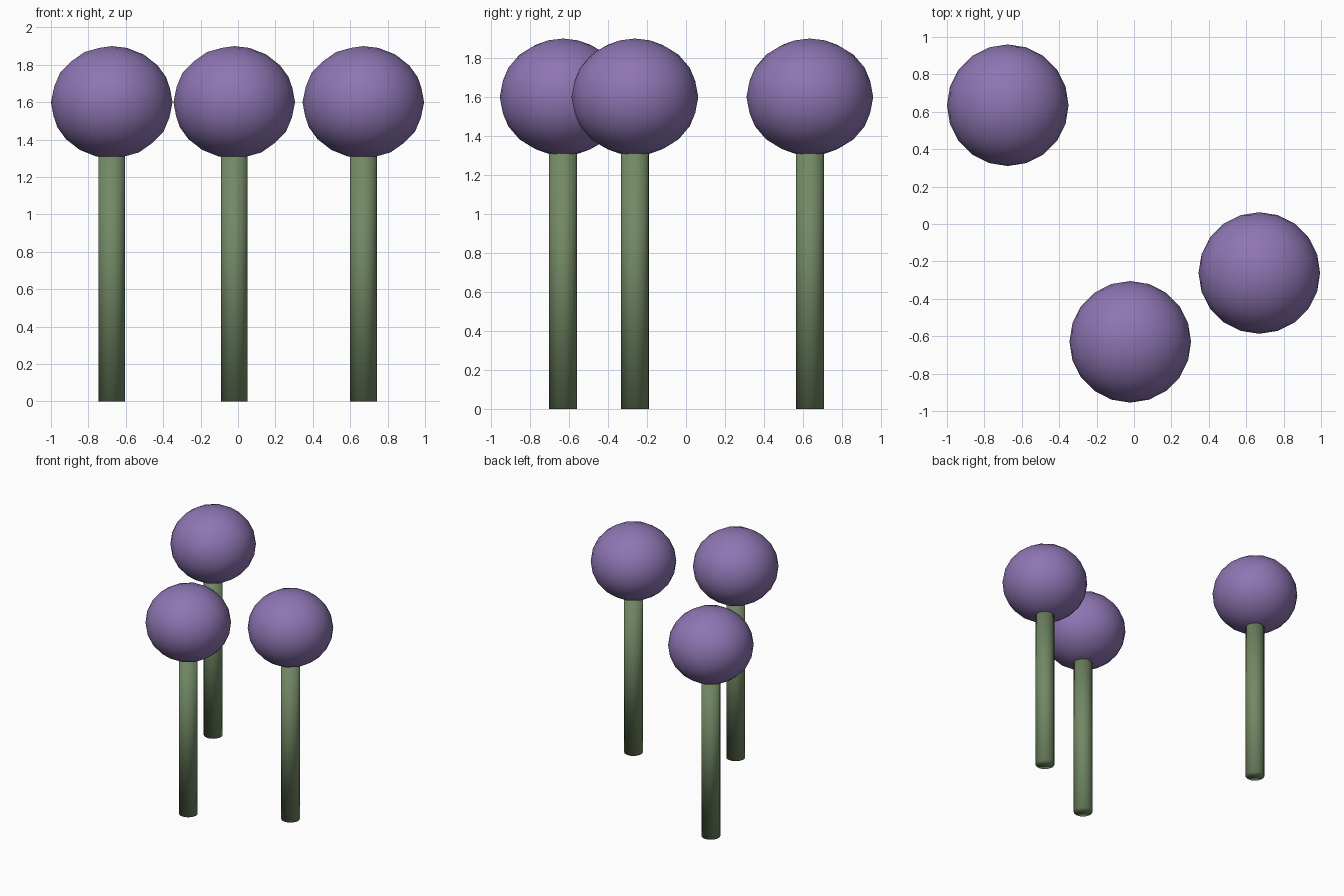
import bpy

cube = bpy.data.objects.get("Cube")
if cube:
    bpy.data.objects.remove(cube, do_unlink=True)


def make_material(name, rgb):
    mat = bpy.data.materials.new(name)
    mat.use_nodes = True
    mat.diffuse_color = (*rgb, 1)
    mat.node_tree.nodes["Principled BSDF"].inputs["Base Color"].default_value = (*rgb, 1)
    return mat


def finish(name, mat):
    obj = bpy.context.object
    obj.name = obj.data.name = name
    obj.data.materials.append(mat)
    bpy.ops.object.transform_apply(location=False, rotation=False, scale=True)
    bpy.ops.object.shade_smooth()


purple = make_material("flower purple", (0.27, 0.18, 0.45))
green = make_material("stem green", (0.17, 0.25, 0.13))

STEM_RADIUS, STEM_HEIGHT = 0.072, 1.4
HEAD_RADIUS, HEAD_HALF_HEIGHT, HEAD_CENTRE = 0.325, 0.3, 1.6

flowers = {"back_right": (-0.675, 0.635), "front": (-0.02, -0.63), "left": (0.67, -0.262)}

for place, (x, y) in flowers.items():
    # Round stem, softly shaded right over its ends
    bpy.ops.mesh.primitive_cylinder_add(
        vertices=20, radius=STEM_RADIUS, depth=STEM_HEIGHT, location=(x, y, STEM_HEIGHT / 2))
    finish(place + "_stem", green)

    # Slightly flattened ball-shaped flower head
    bpy.ops.mesh.primitive_ico_sphere_add(
        subdivisions=3, radius=1, location=(x, y, HEAD_CENTRE),
        scale=(HEAD_RADIUS, HEAD_RADIUS, HEAD_HALF_HEIGHT))
    finish(place + "_flower_head", purple)
